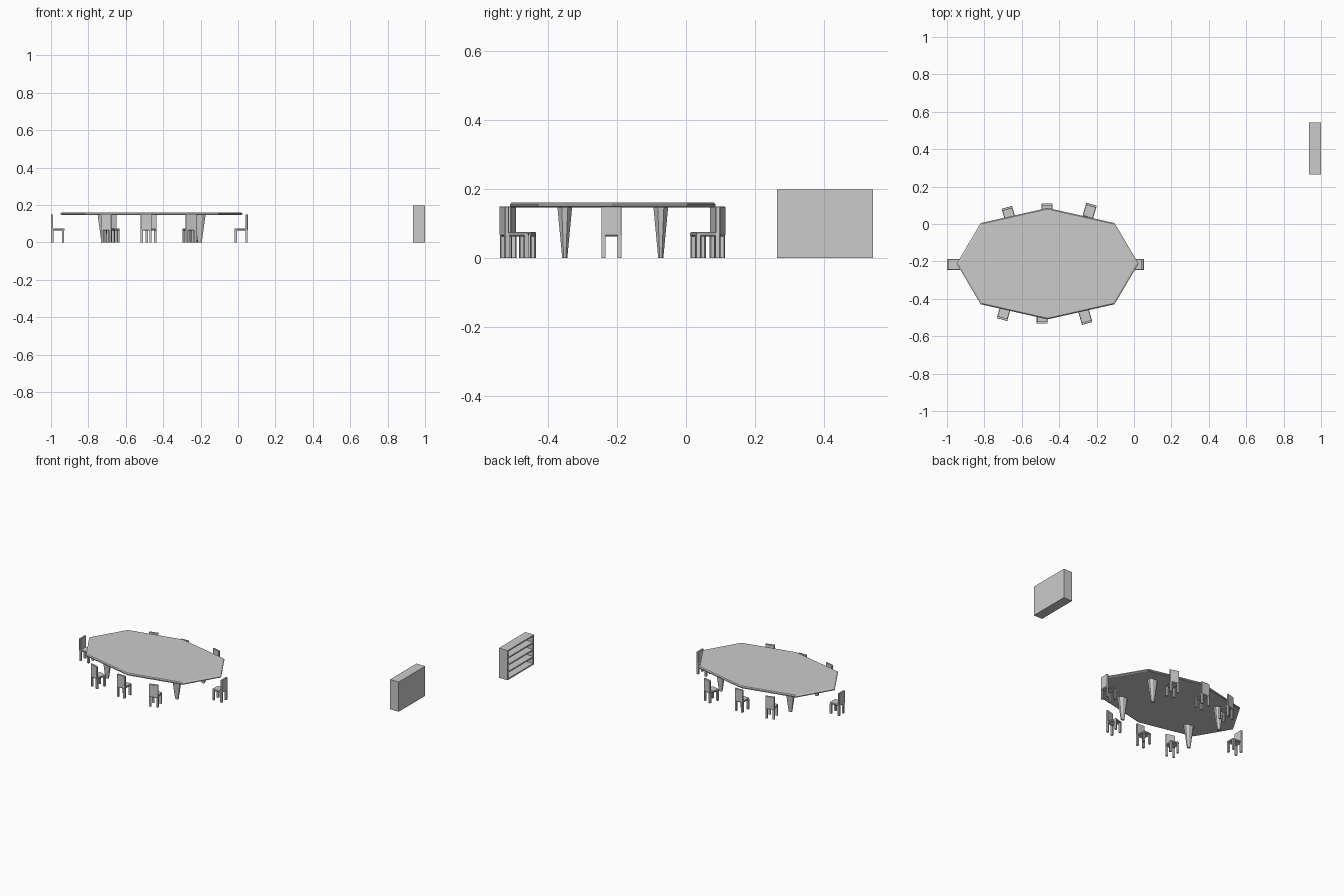
import bpy, bmesh
from math import radians, cos, sin, pi
from mathutils import Matrix, Vector

if "Cube" in bpy.data.objects:
    bpy.data.objects.remove(bpy.data.objects["Cube"])


def make_object(name, bm, matrix=Matrix()):
    bmesh.ops.recalc_face_normals(bm, faces=bm.faces)
    mesh = bpy.data.meshes.new(name)
    bm.to_mesh(mesh)
    bm.free()
    ob = bpy.data.objects.new(name, mesh)
    ob.matrix_world = matrix
    bpy.context.collection.objects.link(ob)
    return ob


def box(name, lo, hi, matrix=Matrix(), bevel=0):
    lo, hi = Vector(lo), Vector(hi)
    bm = bmesh.new()
    bmesh.ops.create_cube(bm, size=1, matrix=Matrix.Translation((lo + hi) / 2)
                          @ Matrix.Diagonal((*(hi - lo), 1)))
    if bevel:
        bmesh.ops.bevel(bm, geom=bm.edges[:], offset=bevel, segments=1, affect='EDGES')
    return make_object(name, bm, matrix)


def loft(name, rings):
    bm = bmesh.new()
    loops = [[bm.verts.new(p) for p in ring] for ring in rings]
    n = len(loops[0])
    for a, b in zip(loops, loops[1:]):
        for i in range(n):
            j = (i + 1) % n
            bm.faces.new((a[i], a[j], b[j], b[i]))
    bm.faces.new(loops[0][::-1])
    bm.faces.new(loops[-1])
    return make_object(name, bm)


# Eight-sided table top with chamfered rim
CX, CY = -0.462, -0.212
outline = [(0.486, 0), (0.358, 0.217), (0, 0.298), (-0.358, 0.217),
           (-0.486, 0), (-0.358, -0.217), (0, -0.298), (0.358, -0.217)]
loft("table_top", [[(CX + x * s, CY + y * s, z) for x, y in outline]
                   for z, s in ((0.146, 0.982), (0.150, 1), (0.156, 1), (0.161, 0.98))])

# Tapered faceted table legs, wider along x
for sx in (-1, 1):
    for sy in (-1, 1):
        rings = []
        for z, rx, ry in ((0, 0.012, 0.008), (0.147, 0.034, 0.023)):
            rings.append([(CX + sx * 0.257 + rx * cos((k + .5) * pi / 4),
                           CY + sy * 0.139 + ry * sin((k + .5) * pi / 4), z)
                          for k in range(8)])
        loft("table_leg", rings)


# Chair: origin at the middle of the outer back face, seat runs along -y
def chair(x, y, angle):
    m = Matrix.Translation((x, y, 0)) @ Matrix.Rotation(radians(angle), 4, 'Z')
    w, d, t = 0.029, 0.073, 0.012
    box("chair_seat", (-w, -d, 0.063), (w, -0.001, 0.075), m, 0.003)
    box("chair_back", (-w, -t, 0.066), (w, 0, 0.149), m, 0.001)
    for x0 in (-w, w - t):
        for y0 in (-d + 0.002, -t - 0.001):
            box("chair_leg", (x0, y0, 0), (x0 + t, y0 + t, 0.066), m)


for x, y, a in ((-1.0, -0.216, 90), (0.053, -0.216, -90),
                (-0.465, 0.11, 0), (-0.491, -0.533, 180),
                (-0.680, 0.089, 16), (-0.227, 0.106, -16),
                (-0.706, -0.511, 164), (-0.250, -0.532, 196)):
    chair(x, y, a)

# Bookcase, open towards -x
X0, X1, Y0, Y1, H, T = 0.936, 1.0, 0.264, 0.542, 0.198, 0.009
box("bookcase_back", (X1 - T, Y0, 0), (X1, Y1, H))
for y in (Y0, Y1 - T):
    box("bookcase_side", (X0, y, 0), (X1 - T, y + T, H))
for i in range(5):
    z = i * (H - T) / 4
    box("bookcase_shelf", (X0, Y0 + T, z), (X1 - T, Y1 - T, z + T))
